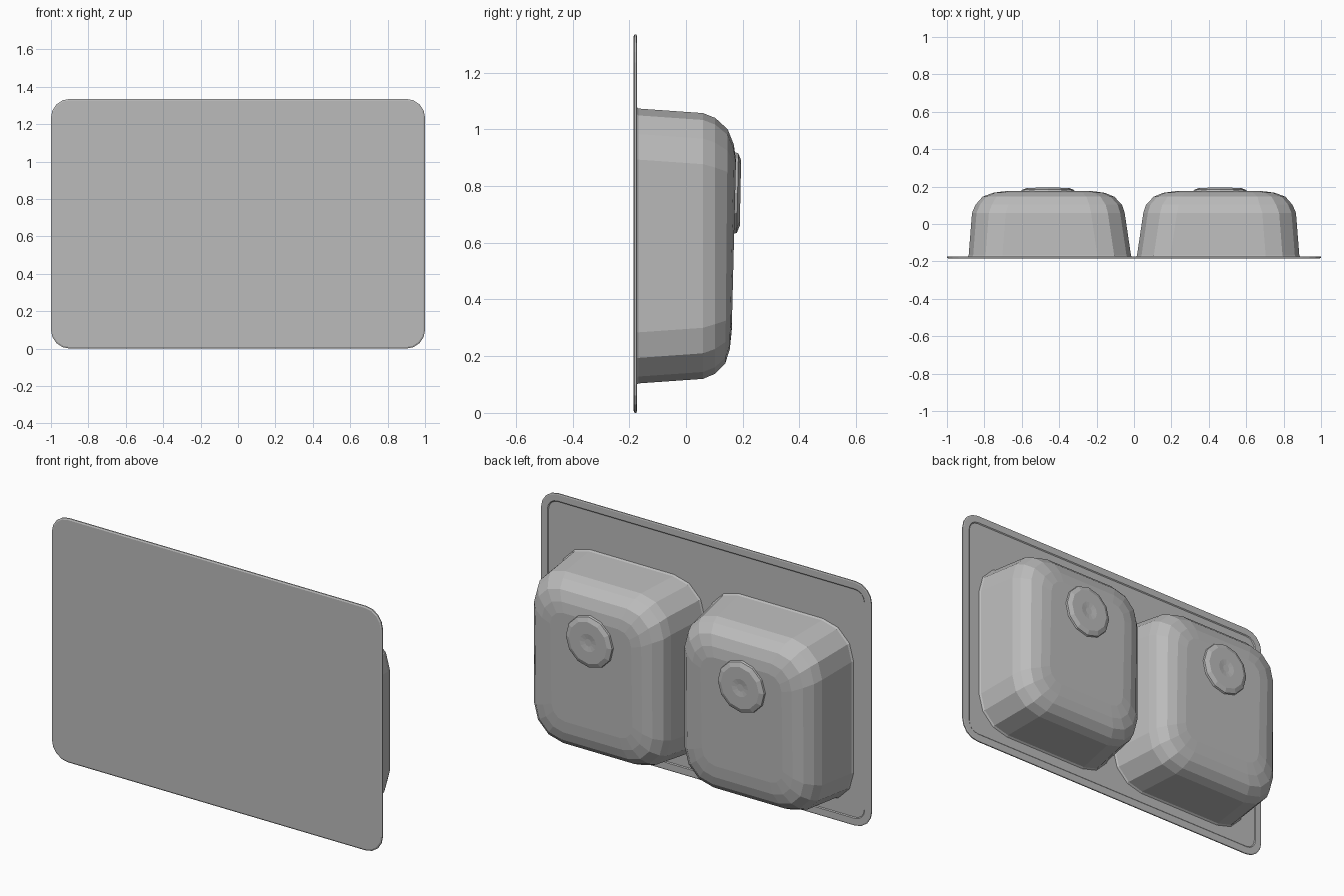
import bpy, bmesh, math

if "Cube" in bpy.data.objects:
    bpy.data.objects.remove(bpy.data.objects["Cube"])

steel = bpy.data.materials.new("brushed steel grey")
steel.use_nodes = True
GREY = (0.5, 0.5, 0.5, 1)
steel.diffuse_color = GREY
steel.node_tree.nodes["Principled BSDF"].inputs["Base Color"].default_value = GREY


def rounded_rect(x0, x1, z0, z1, r, y, seg, slope=0.0):
    """Rounded rectangle in the xz plane; slope tilts it in depth."""
    pts = []
    corners = ((x1 - r, z1 - r), (x0 + r, z1 - r), (x0 + r, z0 + r), (x1 - r, z0 + r))
    for i, (cx, cz) in enumerate(corners):
        for k in range(seg + 1):
            a = math.pi / 2 * (i + k / seg)
            z = cz + r * math.sin(a)
            pts.append((cx + r * math.cos(a), y + slope * (z - 0.6), z))
    return pts


def loft(name, rings, cap_start=True):
    """Skin a list of equal rings and cap the ends."""
    bm = bmesh.new()
    loops = [[bm.verts.new(p) for p in ring] for ring in rings]
    n = len(loops[0])
    for a, b in zip(loops, loops[1:]):
        for i in range(n):
            j = (i + 1) % n
            bm.faces.new((a[i], a[j], b[j], b[i]))
    if cap_start:
        bm.faces.new(loops[0])
    bm.faces.new(loops[-1])
    bmesh.ops.recalc_face_normals(bm, faces=bm.faces)
    mesh = bpy.data.meshes.new(name)
    bm.to_mesh(mesh)
    bm.free()
    obj = bpy.data.objects.new(name, mesh)
    obj.data.materials.append(steel)
    bpy.context.collection.objects.link(obj)
    return obj


# Flat top plate with a bevelled edge and a thin raised rim behind
plate = [(0.008, -0.185), (0, -0.181), (0, -0.175), (0.006, -0.173),
         (0.04, -0.173), (0.045, -0.177)]
loft("counter_plate", [rounded_rect(-1 + d, 1 - d, d, 1.335 - d, 0.1 - d, y, 4)
                       for d, y in plate])

# Basin sections: depth, inner x, outer x, low z, high z, corner radius, tilt
BASIN = [
    (-0.18, 0.008, 0.893, 0.095, 1.082, 0.19, 0),
    (-0.168, 0.016, 0.884, 0.104, 1.073, 0.18, 0),
    (0.06, 0.05, 0.866, 0.12, 1.057, 0.18, 0),
    (0.103, 0.064, 0.847, 0.138, 1.04, 0.175, 0),
    (0.143, 0.105, 0.81, 0.175, 1.0, 0.15, 0.01),
    (0.162, 0.155, 0.755, 0.225, 0.945, 0.12, 0.02),
    (0.169, 0.21, 0.70, 0.29, 0.89, 0.08, 0.025),
]

# Drain sections: radius, depth
DRAIN = [(0.145, 0.165), (0.14, 0.182), (0.115, 0.192), (0.05, 0.192), (0.02, 0.188)]

for side, s in (("left", 1), ("right", -1)):
    rings = [[(s * x, y, z) for x, y, z in rounded_rect(x0, x1, z0, z1, r, y, 3, t)]
             for y, x0, x1, z0, z1, r, t in BASIN]
    loft(side + "_basin", rings, cap_start=False)

    # Round drain fitting on the back of each basin
    circles = []
    for r, y in DRAIN:
        angles = [math.tau * k / 12 for k in range(12)]
        circles.append([(s * 0.46 + r * math.cos(a), y + 0.02 * r * math.sin(a),
                         0.775 + r * math.sin(a)) for a in angles])
    loft(side + "_drain", circles)
